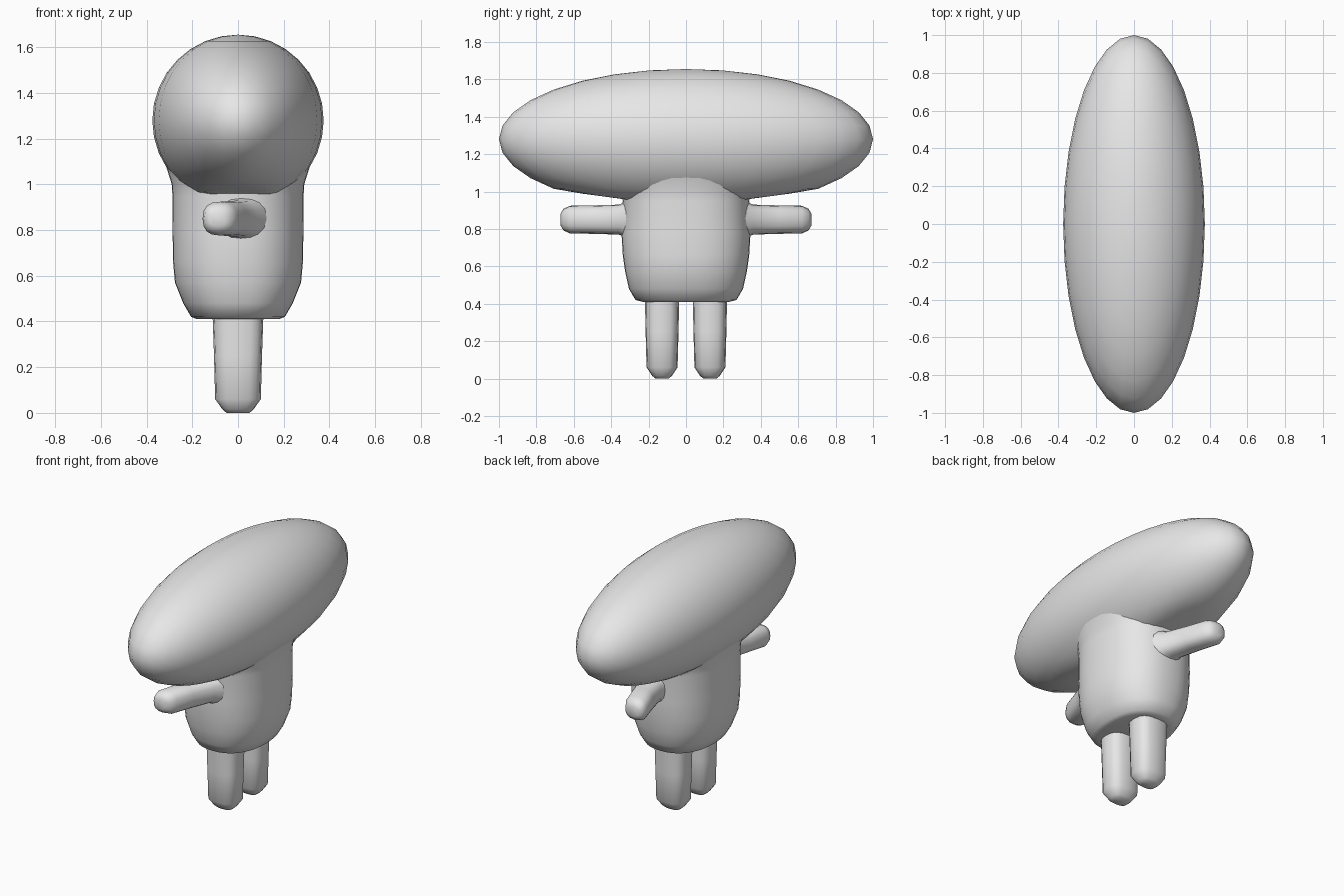
import bpy, bmesh, math
from mathutils import Matrix, Vector

cube = bpy.data.objects.get("Cube")
if cube:
    bpy.data.objects.remove(cube, do_unlink=True)

GREY = (0.8, 0.8, 0.8, 1.0)
mat = bpy.data.materials.new("plain grey")
mat.use_nodes = True
mat.diffuse_color = GREY
bsdf = mat.node_tree.nodes["Principled BSDF"]
bsdf.inputs["Base Color"].default_value = GREY


def finish(name, bm, angle):
    """Turn a bmesh into a smooth shaded object."""
    bmesh.ops.recalc_face_normals(bm, faces=bm.faces)
    mesh = bpy.data.meshes.new(name)
    bm.to_mesh(mesh)
    bm.free()
    mesh.materials.append(mat)
    obj = bpy.data.objects.new(name, mesh)
    bpy.context.collection.objects.link(obj)
    bpy.ops.object.select_all(action="DESELECT")
    obj.select_set(True)
    bpy.context.view_layer.objects.active = obj
    bpy.ops.object.shade_smooth_by_angle(angle=math.radians(angle))
    return obj


def loft(name, rings, power, sides, matrix=Matrix(), angle=60):
    """Skin rounded rings given as (height, x centre, x radius, y radius)."""
    bm = bmesh.new()
    loops = []
    for z, cx, rx, ry in rings:
        loop = []
        for i in range(sides):
            t = math.tau * i / sides
            c, s = math.cos(t), math.sin(t)
            x = math.copysign(abs(c) ** (2 / power), c) * rx
            y = math.copysign(abs(s) ** (2 / power), s) * ry
            loop.append(bm.verts.new(matrix @ Vector((cx + x, y, z))))
        loops.append(loop)
    for low, high in zip(loops, loops[1:]):
        for i in range(sides):
            j = (i + 1) % sides
            bm.faces.new((low[i], low[j], high[j], high[i]))
    bm.faces.new(loops[0])
    bm.faces.new(loops[-1])
    return finish(name, bm, angle)


# Long egg-shaped head with a slightly flattened underside
bm = bmesh.new()
bmesh.ops.create_uvsphere(bm, u_segments=32, v_segments=16, radius=1)
for v in bm.verts:
    v.co = Vector((v.co.x * 0.375, v.co.y, 1.28 + v.co.z * 0.375))
    if abs(v.co.y) < 0.72:
        v.co.z = max(v.co.z, 0.915 + 0.133 * abs(v.co.y))
finish("head", bm, 80)

# Rounded body, flat underneath, widening into the head
loft("body", [
    (0.41, 0, 0.18, 0.23), (0.42, 0, 0.205, 0.27), (0.48, 0, 0.24, 0.305),
    (0.57, 0, 0.276, 0.325), (0.66, 0, 0.284, 0.338), (0.78, 0, 0.286, 0.345),
    (0.95, 0, 0.287, 0.338), (1.0, 0, 0.29, 0.345), (1.08, 0, 0.315, 0.37),
], 2.35, 40)

# Arms and legs, mirrored front to back
for side, word in ((-1, "front"), (1, "back")):
    outward = Matrix.Translation((0, 0, 0.85)) @ Matrix(
        ((1, 0, 0, 0), (0, 0, side, 0), (0, 1, 0, 0), (0, 0, 0, 1)))
    loft(word + "_arm", [
        (0.25, 0.03, 0.13, 0.13), (0.32, 0.02, 0.105, 0.095),
        (0.36, 0.005, 0.085, 0.08), (0.5, -0.04, 0.078, 0.076),
        (0.62, -0.078, 0.077, 0.074), (0.655, -0.085, 0.062, 0.058),
        (0.67, -0.088, 0.035, 0.033),
    ], 2.5, 16, outward, 80)
    loft(word + "_leg", [
        (0, 0, 0.05, 0.035), (0.015, 0, 0.068, 0.053), (0.06, 0, 0.1, 0.083),
        (0.25, 0, 0.105, 0.088), (0.45, 0, 0.112, 0.092),
    ], 2.8, 16, Matrix.Translation((0, side * 0.128, 0)), 80)
